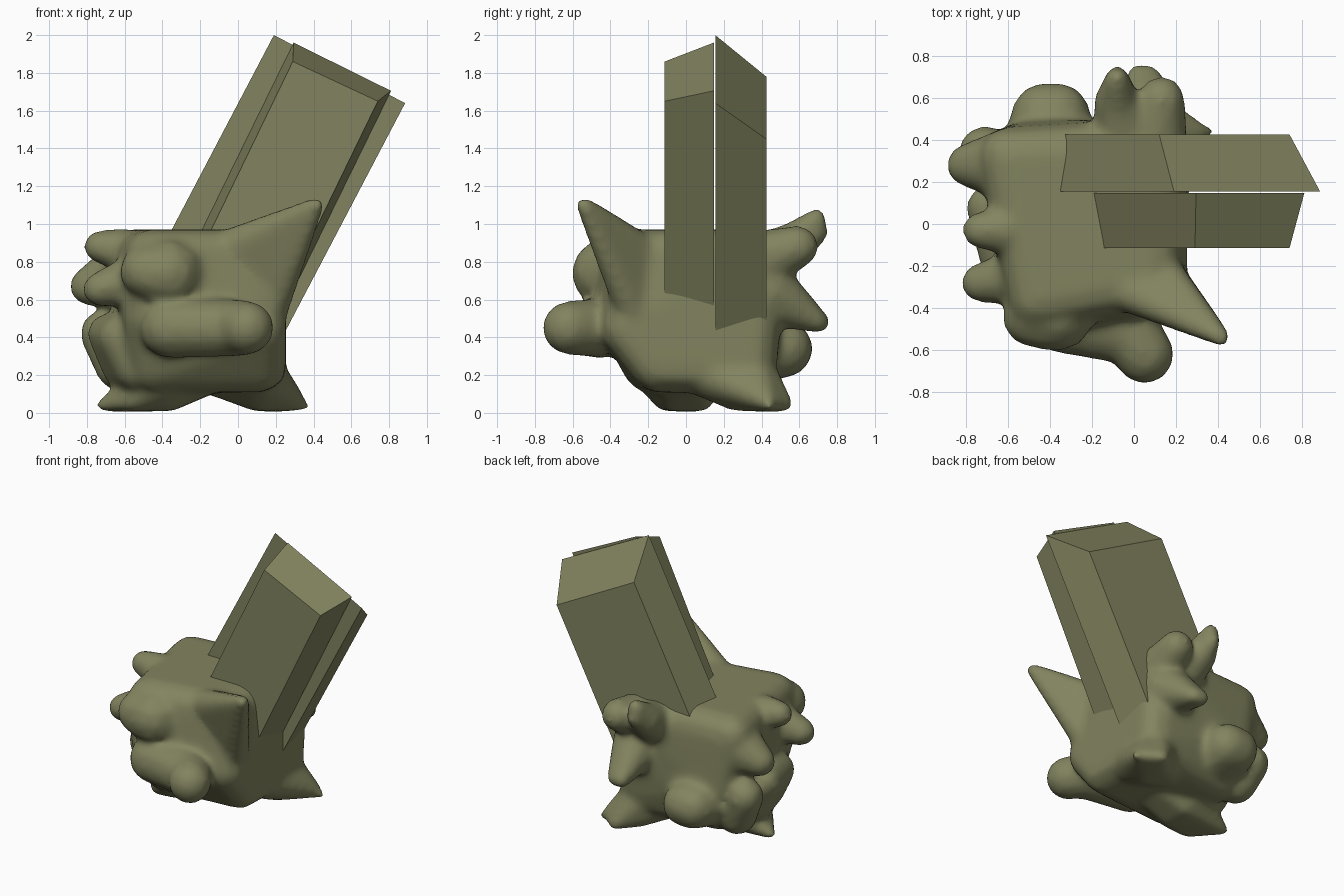
import bpy, bmesh
from mathutils import Vector, Matrix

if "Cube" in bpy.data.objects:
    bpy.data.objects.remove(bpy.data.objects["Cube"])

olive = bpy.data.materials.new("olive")
olive.diffuse_color = (0.225, 0.23, 0.115, 1)
olive.use_nodes = True
olive.node_tree.nodes["Principled BSDF"].inputs["Base Color"].default_value = olive.diffuse_color


def make(name, bm):
    bmesh.ops.recalc_face_normals(bm, faces=bm.faces)
    me = bpy.data.meshes.new(name)
    bm.to_mesh(me)
    bm.free()
    me.materials.append(olive)
    ob = bpy.data.objects.new(name, me)
    bpy.context.collection.objects.link(ob)
    return ob


def hull(bm, balls):
    """Rounded solid wrapped around balls (x, y, z, radius)."""
    part = bmesh.new()
    for x, y, z, r in balls:
        bmesh.ops.create_icosphere(part, subdivisions=2, radius=r,
                                   matrix=Matrix.Translation((x, y, z)))
    res = bmesh.ops.convex_hull(part, input=part.verts)
    junk = {g for g in res["geom_interior"] + res["geom_unused"]
            if isinstance(g, bmesh.types.BMVert)}
    bmesh.ops.delete(part, geom=list(junk), context='VERTS')
    me = bpy.data.meshes.new("tmp")
    part.to_mesh(me)
    part.free()
    bm.from_mesh(me)
    bpy.data.meshes.remove(me)


def limb(bm, *balls):
    """Chain of rounded tapers."""
    for a, b in zip(balls, balls[1:]):
        hull(bm, [a, b])


bm = bmesh.new()
# torso
hull(bm, [(-.46, -.36, .83, .14), (-.6, .32, .83, .14), (.12, .36, .83, .14), (.08, -.26, .83, .14),
          (-.48, -.32, .5, .13), (.12, -.31, .45, .14), (.12, .36, .45, .14), (-.53, .36, .45, .13),
          (-.45, -.2, .25, .14), (.12, -.15, .25, .14), (.12, .34, .24, .14), (-.48, .28, .24, .14)])
# brow bulge on the front
hull(bm, [(-.37, -.42, .74, .19), (-.48, -.44, .75, .15), (-.3, -.3, .75, .19)])
# front arm with a rounded hand
limb(bm, (-.36, -.45, .45, .165), (-.02, -.52, .45, .155), (.05, -.62, .45, .145))
# horn
hull(bm, [(-.04, -.31, .87, .11), (.14, -.24, .85, .1), (.17, -.28, .55, .1), (.415, -.54, 1.1, .045)])
# nubs on the left side
limb(bm, (-.6, .28, .74, .18), (-.79, .28, .67, .105))
limb(bm, (-.6, -.03, .86, .12), (-.73, -.03, .88, .09))
limb(bm, (-.55, -.25, .7, .14), (-.73, -.28, .655, .095))
# jaw lobes
limb(bm, (-.71, .34, .42, .13), (-.62, .3, .25, .14))
hull(bm, [(-.69, .08, .42, .11), (-.62, -.16, .4, .12), (-.58, .06, .24, .14), (-.53, -.16, .24, .13)])
# back lobe
hull(bm, [(-.44, .4, .34, .18), (-.36, .4, .34, .18), (-.43, .52, .34, .155), (-.36, .52, .34, .155)])
# back spikes
limb(bm, (-.04, .4, .8, .16), (-.08, .58, .9, .115))
hull(bm, [(-.08, .56, .89, .115), (-.08, .69, 1.03, .055), (-.08, .7, .95, .055)])
limb(bm, (.1, .4, .81, .16), (.13, .59, .88, .115))
hull(bm, [(.08, .42, .64, .18), (.02, .71, .48, .055), (.08, .7, .48, .055)])
# left foot
hull(bm, [(-.44, .08, .16, .12), (-.42, -.12, .16, .12), (-.72, .06, .04, .035), (-.56, -.12, .06, .05),
          (-.35, -.08, .06, .05), (-.35, .09, .06, .05), (-.14, .05, .18, .08), (-.14, -.08, .19, .08)])
# right foot
hull(bm, [(.1, .34, .22, .14), (.1, .1, .22, .14), (.31, .43, .06, .05), (.2, .53, .045, .04),
          (.08, .4, .06, .05), (.12, .25, .07, .06), (-.16, .2, .18, .08)])
limb(bm, (.28, .42, .06, .05), (.345, .44, .04, .035))
body = make("creature_body", bm)

# fuse the parts and soften the joins
rm = body.modifiers.new("fuse", 'REMESH')
rm.mode = 'VOXEL'
rm.voxel_size = 0.022
rm.use_smooth_shade = True
sm = body.modifiers.new("soften", 'SMOOTH')
sm.factor = 0.5
sm.iterations = 12


def slab(name, faces):
    """Tapered slab; each face is (y, top left xz, top right xz, length, lean)."""
    bm = bmesh.new()
    loops = []
    for y, (lx, lz), (rx, rz), n, lean in faces:
        d = Vector((lean, 0, 1)).normalized() * n
        tl, tr = Vector((lx, y, lz)), Vector((rx, y, rz))
        loops.append([bm.verts.new(p) for p in (tl, tr, tr - d, tl - d)])
    a, b = loops
    bm.faces.new(a)
    bm.faces.new(b[::-1])
    for i in range(4):
        j = (i + 1) % 4
        bm.faces.new((a[i], b[i], b[j], a[j]))
    return make(name, bm)


# two leaning slabs on the back
slab("front_slab", [(-.113, (.29, 1.86), (.74, 1.65), 1.2, .485),
                    (.147, (.295, 1.96), (.81, 1.705), 1.3, .49)])
slab("rear_slab", [(.155, (.19, 2.0), (.885, 1.64), 1.45, .525),
                   (.425, (.12, 1.78), (.74, 1.45), 1.25, .525)])
